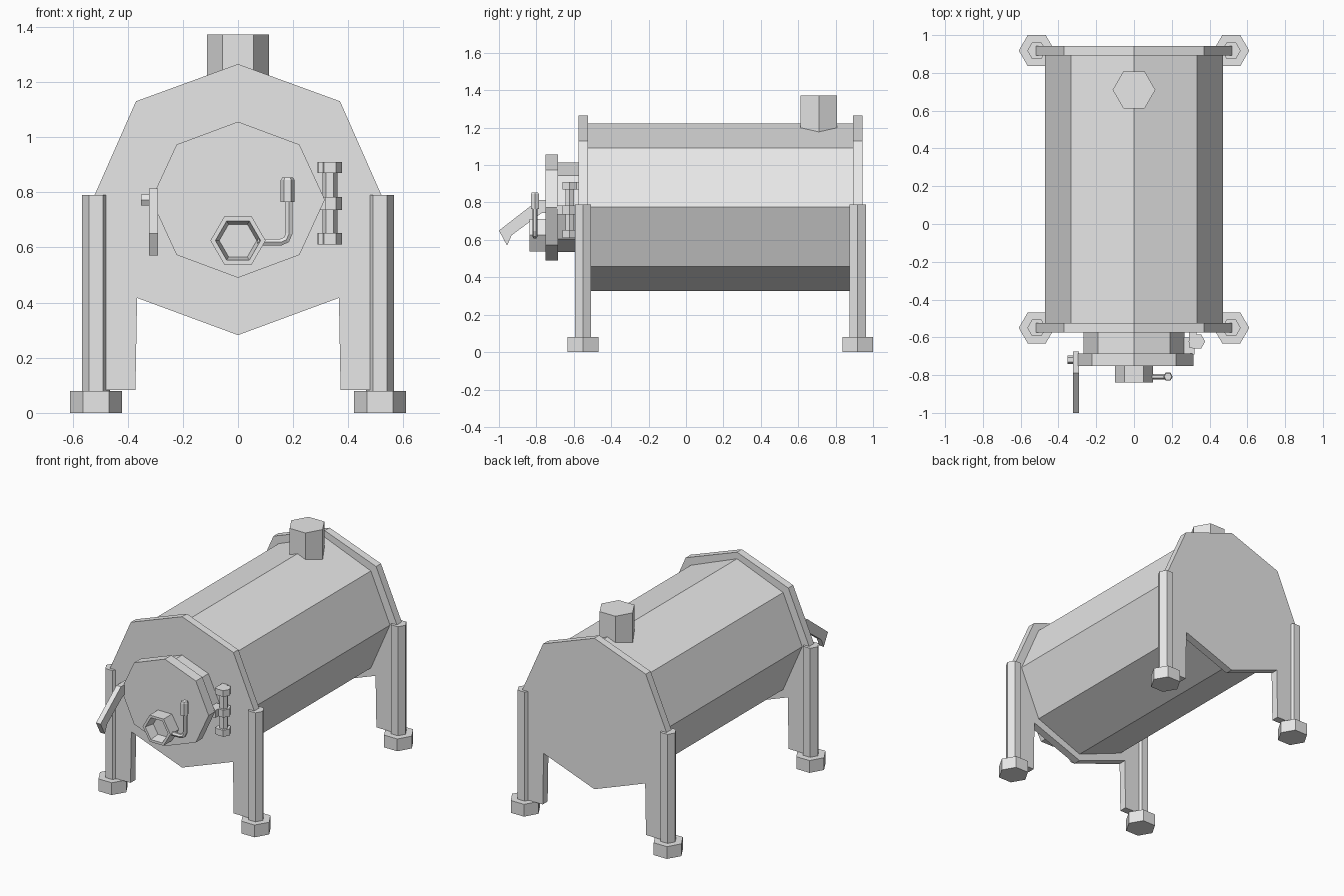
import bpy, bmesh
from math import cos, sin, tau
from mathutils import Vector

cube = bpy.data.objects.get("Cube")
if cube:
    bpy.data.objects.remove(cube)

steel = bpy.data.materials.new("light grey steel")
steel.use_nodes = True
grey = (0.8, 0.8, 0.8, 1)
steel.diffuse_color = grey
steel.node_tree.nodes["Principled BSDF"].inputs["Base Color"].default_value = grey


def finish(name, bm):
    bmesh.ops.recalc_face_normals(bm, faces=bm.faces)
    mesh = bpy.data.meshes.new(name)
    bm.to_mesh(mesh)
    bm.free()
    mesh.materials.append(steel)
    ob = bpy.data.objects.new(name, mesh)
    bpy.context.collection.objects.link(ob)
    return ob


def place(axis, u, v, w):
    """Outline point (u, v) at distance w along the axis."""
    return {"x": (w, u, v), "y": (u, w, v), "z": (u, v, w)}[axis]


def ring(n, cu, cv, ru, rv=None):
    rv = rv or ru
    return [(cu + ru * cos(tau * i / n), cv + rv * sin(tau * i / n)) for i in range(n)]


def loft(name, axis, sections):
    """Skin matching outlines, each given with its position along the axis."""
    bm = bmesh.new()
    loops = [[bm.verts.new(place(axis, u, v, w)) for u, v in pts] for pts, w in sections]
    n = len(loops[0])
    for a, b in zip(loops, loops[1:]):
        for i in range(n):
            j = (i + 1) % n
            bm.faces.new((a[i], a[j], b[j], b[i]))
    bm.faces.new(loops[0])
    bm.faces.new(loops[-1])
    return finish(name, bm)


def prism(name, axis, pts, a, b):
    return loft(name, axis, [(pts, a), (pts, b)])


def box(name, x0, x1, y0, y1, z0, z1):
    return prism(name, "z", [(x0, y0), (x1, y0), (x1, y1), (x0, y1)], z0, z1)


# Main barrel
prism("barrel", "y", ring(8, 0, 0.775, 0.47, 0.447), -0.54, 0.91)

# End plates with legs, pipe legs and feet
half = [(0.37, 1.13), (0.52, 0.79), (0.515, 0.083), (0.372, 0.083), (0.366, 0.417)]
plate = [(0, 1.265)] + half + [(0, 0.282)] + [(-x, z) for x, z in reversed(half)]
for end, y in (("front", -0.55), ("back", 0.918)):
    prism(end + "_end_plate", "y", plate, y - 0.025, y + 0.025)
    for side, s in (("left", 1), ("right", -1)):
        prism(f"{end}_{side}_leg", "z", ring(6, s * 0.515, y, 0.05), 0.04, 0.79)
        prism(f"{end}_{side}_foot", "z", ring(6, s * 0.515, y, 0.095), 0, 0.08)

# Chimney
prism("chimney", "z", ring(6, 0, 0.71, 0.113), 1.1, 1.372)

# Door and its neck
prism("door_neck", "y", ring(8, 0, 0.775, 0.268, 0.24), -0.69, -0.55)
prism("door", "y", ring(8, 0, 0.773, 0.315, 0.283), -0.752, -0.685)

# Port with a recessed hexagonal opening
loft("door_port", "y", [(ring(6, 0, 0.625, 0.1), -0.74), (ring(6, 0, 0.625, 0.1), -0.838),
                        (ring(6, 0, 0.625, 0.082), -0.838), (ring(6, 0, 0.625, 0.068), -0.775)])

# Bent crank with a grip
curve = bpy.data.curves.new("crank_path", "CURVE")
curve.dimensions = "3D"
curve.bevel_depth = 0.014
curve.bevel_resolution = 1
curve.use_fill_caps = True
path = [(0.07, 0.619), (0.155, 0.619), (0.176, 0.628), (0.185, 0.65), (0.185, 0.78)]
spline = curve.splines.new("POLY")
spline.points.add(len(path) - 1)
for p, (x, z) in zip(spline.points, path):
    p.co = (x, -0.808, z, 1)
temp = bpy.data.objects.new("crank_path", curve)
bpy.context.collection.objects.link(temp)
bm = bmesh.new()
bm.from_mesh(temp.to_mesh())
temp.to_mesh_clear()
bpy.data.objects.remove(temp)
for f in bm.faces:
    f.smooth = False
finish("crank", bm)
loft("crank_grip", "z", [(ring(6, 0.18, -0.808, 0.025), 0.765),
                         (ring(6, 0.18, -0.808, 0.025), 0.845),
                         (ring(6, 0.18, -0.808, 0.02), 0.853)])

# Hinge: pin, three knuckles and their brackets
prism("hinge_pin", "z", ring(6, 0.333, -0.622, 0.027), 0.62, 0.9)
for part, z0, z1 in (("lower", 0.61, 0.652), ("middle", 0.735, 0.783), ("upper", 0.87, 0.91)):
    prism(part + "_hinge_knuckle", "z", ring(6, 0.333, -0.622, 0.044), z0, z1)
    if part == "middle":
        box("door_hinge_bracket", 0.255, 0.32, -0.69, -0.6, z0, z1)
    else:
        box(part + "_hinge_bracket", 0.292, 0.33, -0.655, -0.56, z0, z1)

# Latch lever and its pivot on the door's right side
lever = [(-0.675, 0.813), (-0.79, 0.813), (-1, 0.65), (-0.957, 0.57),
         (-0.932, 0.625), (-0.77, 0.745), (-0.675, 0.745)]
prism("latch_lever", "x", lever, -0.323, -0.29)
prism("latch_pivot", "x", ring(6, -0.718, 0.772, 0.023), -0.352, -0.27)
